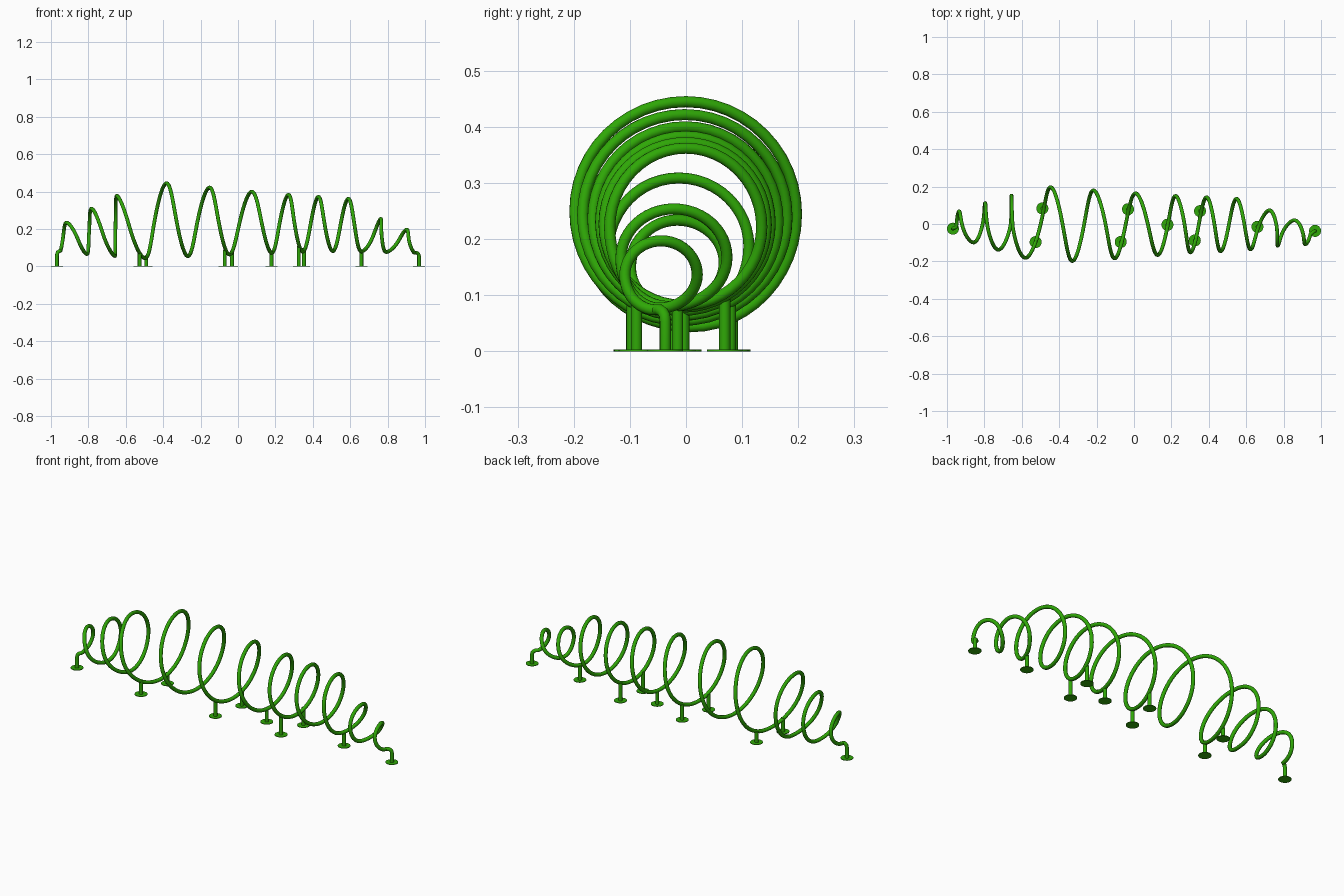
import bpy
import math
from mathutils import Vector

cube = bpy.data.objects.get("Cube")
if cube:
    bpy.data.objects.remove(cube, do_unlink=True)

TUBE_RADIUS = 0.01
FLANGE_RADIUS = 0.032
FLANGE_THICKNESS = 0.003
STEPS = 12  # samples per quarter turn

# One painted-metal colour for everything
green = bpy.data.materials.new("green_paint")
green.use_nodes = True
colour = (0.028, 0.39, 0.002, 1.0)
green.diffuse_color = colour
green.node_tree.nodes["Principled BSDF"].inputs["Base Color"].default_value = colour

# Each loop: x at back, top, front, bottom; then back y, top z, front y, bottom z
LOOPS = [
    (-.935, -.916, -.858, -.808, .068, .234, -.099, .066),
    (-.796, -.783, -.725, -.658, .112, .309, -.138, .056),
    (-.655, -.648, -.58, -.497, .152, .378, -.181, .044),
    (-.446, -.382, -.33, -.268, .197, .445, -.198, .055),
    (-.217, -.152, -.104, -.046, .18, .422, -.184, .064),
    (.008, .074, .126, .18, .164, .4, -.166, .073),
    (.222, .27, .302, .346, .15, .383, -.152, .079),
    (.388, .43, .463, .507, .143, .372, -.146, .082),
    (.548, .59, .623, .66, .135, .362, -.136, .08),
    (.724, .764, .768, .793, .073, .254, -.116, .077),
    (.858, .902, .915, .943, .02, .197, -.109, .074),
]


def swing(values, u):
    """Cosine blend between successive extremes."""
    i = min(int(u), len(values) - 2)
    blend = (1 - math.cos(math.pi * (u - i))) / 2
    return values[i] + (values[i + 1] - values[i]) * blend


def glide(values, u):
    """Smooth interpolation through evenly spaced values."""
    last = len(values) - 1
    i = min(int(u), last - 1)
    f = u - i
    a, b = values[i], values[i + 1]
    before, after = values[max(i - 1, 0)], values[min(i + 2, last)]
    slope_a = min((b - before) / 2, 3 * (b - a))
    slope_b = min((after - a) / 2, 3 * (b - a))
    return (a * (2 * f**3 - 3 * f**2 + 1) + b * (3 * f**2 - 2 * f**3)
            + slope_a * (f**3 - 2 * f**2 + f) + slope_b * (f**3 - f**2))


def finish(obj, name):
    """Name, paint and smooth the active object."""
    obj.name = name
    obj.data.name = name
    obj.data.materials.clear()
    obj.data.materials.append(green)
    bpy.ops.object.shade_smooth_by_angle(angle=math.radians(40))


def tube(name, points):
    """Round tube swept along a list of points."""
    curve = bpy.data.curves.new(name, "CURVE")
    curve.dimensions = "3D"
    curve.bevel_depth = TUBE_RADIUS
    curve.bevel_resolution = 4
    curve.use_fill_caps = True
    spline = curve.splines.new("POLY")
    spline.points.add(len(points) - 1)
    for target, p in zip(spline.points, points):
        target.co = (*p, 1)
    obj = bpy.data.objects.new(name, curve)
    bpy.context.collection.objects.link(obj)
    bpy.ops.object.select_all(action="DESELECT")
    obj.select_set(True)
    bpy.context.view_layer.objects.active = obj
    bpy.ops.object.convert(target="MESH")
    finish(bpy.context.object, name)


def cylinder(name, x, y, top, radius, sides):
    """Upright cylinder standing on the ground."""
    bpy.ops.mesh.primitive_cylinder_add(
        vertices=sides, radius=radius, depth=top, location=(x, y, top / 2))
    finish(bpy.context.object, name)


# Spiral path, starting and ending at the bottom of a turn
xs, ys, zs = [-.95], [-.1], [.083]
for back_x, top_x, front_x, low_x, back_y, top_z, front_y, low_z in LOOPS:
    xs += [back_x, top_x, front_x, low_x]
    ys += [back_y, front_y]
    zs += [top_z, low_z]
ys.append(0)

spiral = []
for k in range((len(xs) - 1) * STEPS + 1):
    q = k / STEPS
    spiral.append(Vector((glide(xs, q), swing(ys, (q + 1) / 2), swing(zs, q / 2))))

# Both ends of the tube bend down to the ground
start_bend = [(-.968, -.025, 0), (-.968, -.025, .055), (-.967, -.024, .068),
              (-.963, -.022, .077), (-.957, -.019, .082)]
end_bend = [(.953, -.047, .074), (.961, -.041, .07), (.966, -.038, .063),
            (.968, -.037, .053), (.968, -.037, 0)]
tube("spiral_tube", [Vector(p) for p in start_bend] + spiral
     + [Vector(p) for p in end_bend])

# Support posts meet the low side of the spiral
POSTS = [(-.526, -.097), (-.49, .083), (-.071, -.096), (-.032, .079),
         (.179, -.004), (.325, -.088), (.353, .069), (.66, -.015)]
low_side = [p for p in spiral if p.z < .16]
feet = [start_bend[0][:2], end_bend[-1][:2]]
for n, (x, y) in enumerate(POSTS, 1):
    joint = min(low_side, key=lambda p: math.hypot(p.x - x, p.y - y))
    cylinder(f"support_post_{n}", x, y, joint.z, TUBE_RADIUS, 16)
    feet.append((x, y))

# Round ground flanges under every post and both tube ends
for n, (x, y) in enumerate(feet, 1):
    cylinder(f"ground_flange_{n}", x, y, FLANGE_THICKNESS, FLANGE_RADIUS, 32)
